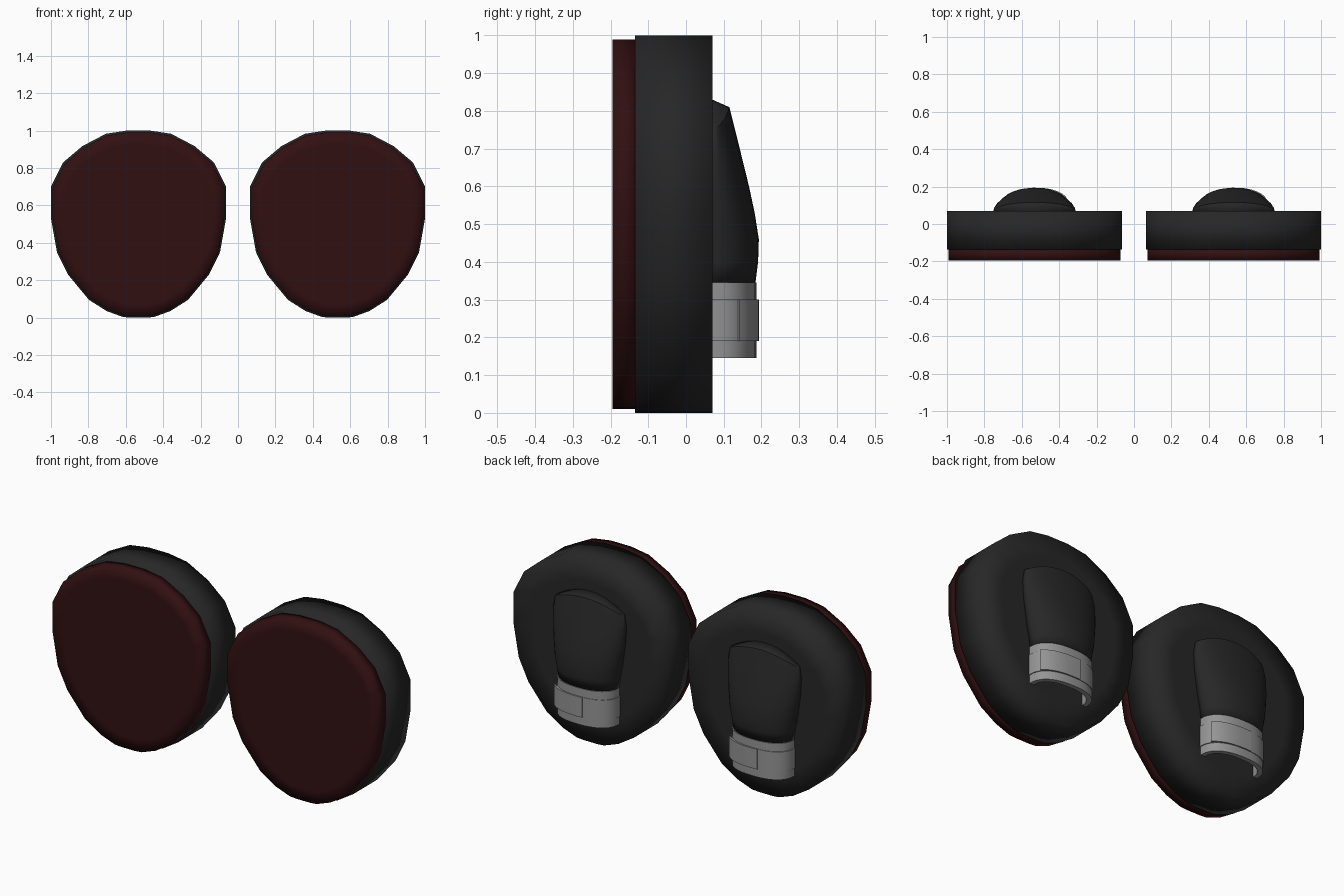
import bpy, math

if "Cube" in bpy.data.objects:
    bpy.data.objects.remove(bpy.data.objects["Cube"])

def material(name, rgb):
    m = bpy.data.materials.new(name)
    m.diffuse_color = (*rgb, 1)
    m.use_nodes = True
    m.node_tree.nodes["Principled BSDF"].inputs["Base Color"].default_value = m.diffuse_color
    return m

RED = material("dark red leather", (0.031, 0.005, 0.006))
BLACK = material("black leather", (0.02, 0.02, 0.02))
GREY = material("grey strap", (0.30, 0.30, 0.30))
BACK = 0.07          # y of the pad's back face

def make(name, verts, faces, mat, cx, angle):
    me = bpy.data.meshes.new(name)
    me.from_pydata([(x + cx, y, z) for x, y, z in verts], [], faces)
    me.materials.append(mat)
    ob = bpy.data.objects.new(name, me)
    bpy.context.collection.objects.link(ob)
    bpy.ops.object.select_all(action='DESELECT')
    ob.select_set(True)
    bpy.context.view_layer.objects.active = ob
    bpy.ops.object.shade_smooth_by_angle(angle=math.radians(angle))
    return ob

def loft(rings, cap=True):
    """Closed rings of equal length joined in order, capped at both ends."""
    n = len(rings[0])
    verts = [p for r in rings for p in r]
    faces = [(i*n + j, i*n + (j+1) % n, (i+1)*n + (j+1) % n, (i+1)*n + j)
             for i in range(len(rings) - 1) for j in range(n)]
    faces += [tuple(reversed(range(n))), tuple(range(len(verts) - n, len(verts)))]
    return verts, faces

# Half outline of the pad, top to bottom (x, z)
HALF = [(.062, 1), (.174, .983), (.30, .917), (.403, .83), (.468, .70), (.468, .53),
        (.436, .35), (.377, .23), (.265, .095), (.17, .035), (.082, .003), (0.04, 0)]
OUTLINE = [(-x, z) for x, z in HALF] + [(x, z) for x, z in reversed(HALF)]

def pad_ring(y, s):
    return [(x*s, y, .5 + (z - .5)*s) for x, z in OUTLINE]

def arch(a, b, t, e=2.4):
    """Point on a squarish half-ellipse rising from the pad back."""
    c, s = math.cos(t), max(math.sin(t), 0)
    return (math.copysign(a*abs(c)**(2/e), c), BACK + b*s**(2/e))

def arch_band(name, a, b, thick, z0, z1, t0, t1, cx, n=20):
    ts = [t0 + (t1 - t0)*i/n for i in range(n + 1)]
    prof = [arch(a, b, t) for t in ts]
    prof += [arch(a - thick, b - thick, t) for t in reversed(ts)]
    k = len(prof)
    m = n + 1
    verts = [(x, y, z) for z in (z0, z1) for x, y in prof]
    faces = [(j, (j+1) % k, k + (j+1) % k, k + j) for j in range(k)]
    for j in range(n):      # end rims as quads
        q = (j, k-1-j, k-2-j, j+1)
        faces += [q, tuple(k + v for v in reversed(q))]
    return make(name, verts, faces, GREY, cx, 35)

# Hand pouch sections: z, corner drop, half width, height
SECTIONS = [(.83, .07, .205, 0), (.81, .055, .21, .045), (.71, .02, .22, .07),
            (.60, 0, .215, .097), (.53, 0, .205, .112), (.46, 0, .195, .123),
            (.40, 0, .182, .121), (.345, 0, .175, .114)]

for side, cx in (("left", -.532), ("right", .532)):
    # Padded body and striking face, with an inner ring on each flat side
    make(side + "_pad_body", *loft([pad_ring(BACK, .75), pad_ring(BACK, 1),
         pad_ring(-.135, 1), pad_ring(-.135, .9)][::-1]), BLACK, cx, 95)
    make(side + "_striking_face", *loft([pad_ring(-.13, .98), pad_ring(-.195, .98),
         pad_ring(-.195, .85)][::-1]), RED, cx, 95)

    # Domed hand pouch, open at the wrist
    n = 16
    verts = []
    for z, drop, w, h in SECTIONS:
        for j in range(n + 1):
            x, y = arch(w, h, math.pi*j/n, 2.2)
            verts.append((x, y, z - drop*(x/w)**2))
    faces = [((i+1)*(n+1) + j, (i+1)*(n+1) + j+1, i*(n+1) + j+1, i*(n+1) + j)
             for i in range(len(SECTIONS) - 1) for j in range(n)]
    pouch = make(side + "_hand_pouch", verts, faces, BLACK, cx, 40)
    mod = pouch.modifiers.new("thickness", 'SOLIDIFY')
    mod.thickness, mod.offset = .012, -1

    # Wrist cuff, raised strap around it, and loose strap end on the +x side
    arch_band(side + "_wrist_cuff", .176, .117, .025, .145, .345, 0, math.pi, cx)
    arch_band(side + "_wrist_strap", .181, .120, .008, .19, .30, 0, math.pi, cx)
    arch_band(side + "_strap_end", .196, .124, .008, .19, .30, .55, 1.7, cx, 10)

# Consistent outward normals on the solid parts
for ob in bpy.data.objects:
    if "pouch" in ob.name:
        continue
    bpy.ops.object.select_all(action='DESELECT')
    ob.select_set(True)
    bpy.context.view_layer.objects.active = ob
    bpy.ops.object.mode_set(mode='EDIT')
    bpy.ops.mesh.select_all(action='SELECT')
    bpy.ops.mesh.normals_make_consistent(inside=False)
    bpy.ops.object.mode_set(mode='OBJECT')
